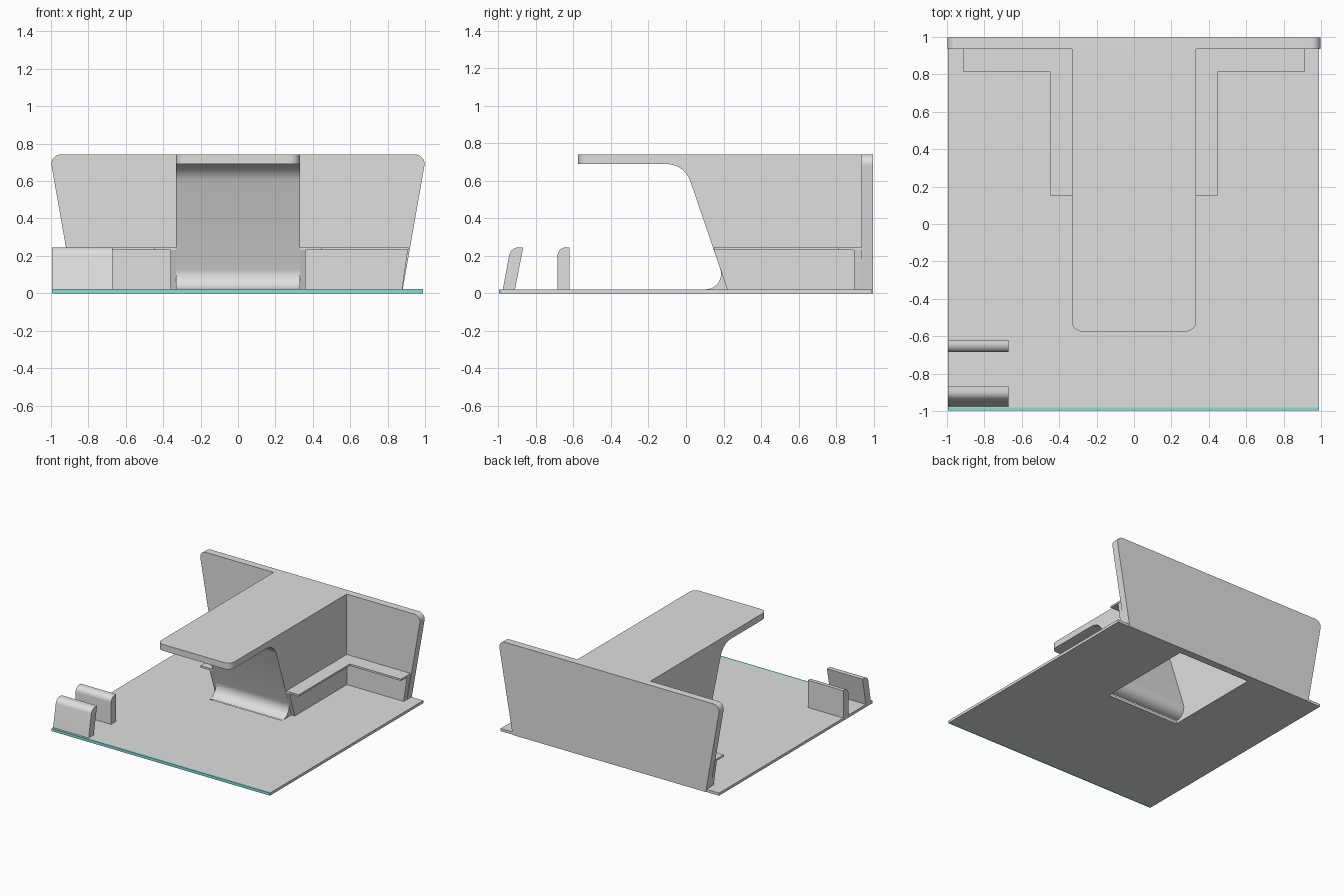
import bpy, bmesh, math
from mathutils import Vector

if "Cube" in bpy.data.objects:
    bpy.data.objects.remove(bpy.data.objects["Cube"])


def material(name, rgb):
    m = bpy.data.materials.new(name)
    m.diffuse_color = (*rgb, 1)
    m.use_nodes = True
    m.node_tree.nodes["Principled BSDF"].inputs["Base Color"].default_value = m.diffuse_color
    return m


GREY = material("grey", (0.74, 0.74, 0.74))
TEAL = material("teal", (0.27, 0.72, 0.68))


def outline(corners, steps=10):
    """Polygon from (u, v) or (u, v, tangent length of rounding)."""
    pts = []
    for i, c in enumerate(corners):
        p = Vector((c[0], c[1], 0))
        if len(c) == 2:
            pts.append(p)
            continue
        q, r = corners[i - 1], corners[(i + 1) % len(corners)]
        d1 = (Vector((q[0], q[1], 0)) - p).normalized()
        d2 = (Vector((r[0], r[1], 0)) - p).normalized()
        half = d1.angle(d2) / 2
        centre = p + (d1 + d2).normalized() * c[2] / math.cos(half)
        radius = c[2] * math.tan(half)
        a = (p + d1 * c[2] - centre).normalized()
        b = (p + d2 * c[2] - centre).normalized()
        turn = a.angle(b)
        for k in range(steps + 1):
            t = k / steps
            d = (a * math.sin((1 - t) * turn) + b * math.sin(t * turn)) / math.sin(turn)
            pts.append(centre + d * radius)
    return pts


def finish(name, bm, mat):
    me = bpy.data.meshes.new(name)
    bm.to_mesh(me)
    bm.free()
    me.materials.append(mat)
    ob = bpy.data.objects.new(name, me)
    bpy.context.collection.objects.link(ob)
    bpy.ops.object.select_all(action='DESELECT')
    ob.select_set(True)
    bpy.context.view_layer.objects.active = ob
    bpy.ops.object.shade_smooth_by_angle(angle=math.radians(30))
    return ob


def prism(axis, corners, lo, hi):
    """Extrude an outline along an axis from lo to hi."""
    place = {'x': lambda p, t: (t, p.x, p.y),
             'y': lambda p, t: (p.x, t, p.y),
             'z': lambda p, t: (p.x, p.y, t)}[axis]
    bm = bmesh.new()
    pts = outline(corners)
    a = [bm.verts.new(place(p, lo)) for p in pts]
    b = [bm.verts.new(place(p, hi)) for p in pts]
    bm.faces.new(a)
    bm.faces.new(b[::-1])
    for i in range(len(a)):
        j = (i + 1) % len(a)
        bm.faces.new((a[i], b[i], b[j], a[j]))
    bmesh.ops.recalc_face_normals(bm, faces=bm.faces)
    return bm


def rect(u0, v0, u1, v1):
    return [(u0, v0), (u1, v0), (u1, v1), (u0, v1)]


T = 0.022      # base thickness
W = 0.332      # half width of pedestal
WALL = 0.935   # front of back wall

# Base plate with an opening under the hollow pedestal
xs, ys = [-0.995, -W, W, 0.988], [-0.98, 0.10, WALL, 0.992]
bm = bmesh.new()
grid = [[bm.verts.new((x, y, 0)) for x in xs] for y in ys]
for j in range(3):
    for i in range(3):
        if (i, j) != (1, 1):
            bm.faces.new((grid[j][i], grid[j][i + 1], grid[j + 1][i + 1], grid[j + 1][i]))
top = bmesh.ops.extrude_face_region(bm, geom=bm.faces[:], use_keep_orig=True)
bmesh.ops.translate(bm, vec=(0, 0, T), verts=[v for v in top['geom'] if isinstance(v, bmesh.types.BMVert)])
bmesh.ops.recalc_face_normals(bm, faces=bm.faces)
finish("base_plate", bm, GREY)

# Coloured front edge
finish("front_edge_strip", prism('z', rect(-0.995, -0.996, 0.988, -0.98), 0, T), TEAL)

# Hollow pedestal with cantilevered top
bm = prism('x', [(0.10, T), (0.22, T, 0.115), (-0.008, 0.69, 0.095), (-0.575, 0.69),
                 (-0.575, 0.742), (WALL, 0.742), (WALL, T)], -W, W)
bmesh.ops.delete(bm, geom=[f for f in bm.faces if all(abs(v.co.z - T) < 1e-4 for v in f.verts)],
                 context='FACES')
nose = [e for e in bm.edges if all(abs(v.co.y + 0.575) < 1e-4 for v in e.verts)
        and abs(e.verts[0].co.z - e.verts[1].co.z) > 0.01]
bmesh.ops.bevel(bm, geom=nose, offset=0.055, segments=8, profile=0.5, affect='EDGES')
finish("pedestal", bm, GREY)

# Flared back wall with rounded top corners
finish("back_wall", prism('y', [(-0.877, 0), (0.877, 0), (1.007, 0.742, 0.06),
                                (-1.007, 0.742, 0.06)], WALL, 0.996), GREY)

# Ledges and the panels below them, both sides
for side, s in (("left", -1), ("right", 1)):
    finish(side + "_ledge", prism('z', [(s * x, y) for x, y in (
        (W, 0.15), (0.447, 0.15), (0.447, 0.812), (0.912, 0.812), (0.912, WALL), (W, WALL))],
        0.231, 0.246), GREY)
    finish(side + "_side_panel", prism('x', [(0.22, T), (WALL, T), (WALL, 0.231), (0.149, 0.231)],
                                       *sorted((s * W, s * 0.362))), GREY)
    finish(side + "_back_panel", prism('y', [(s * 0.362, T), (s * 0.878, T), (s * 0.908, 0.231),
                                             (s * 0.362, 0.231)], 0.895, WALL), GREY)

# Pair of holder clips at the front left
finish("front_clip", prism('x', [(-0.977, T), (-0.912, T), (-0.868, 0.246), (-0.935, 0.246, 0.042)],
                           -0.995, -0.672), GREY)
finish("rear_clip", prism('x', [(-0.685, T), (-0.62, T), (-0.62, 0.246), (-0.685, 0.246, 0.045)],
                          -0.995, -0.672), GREY)
